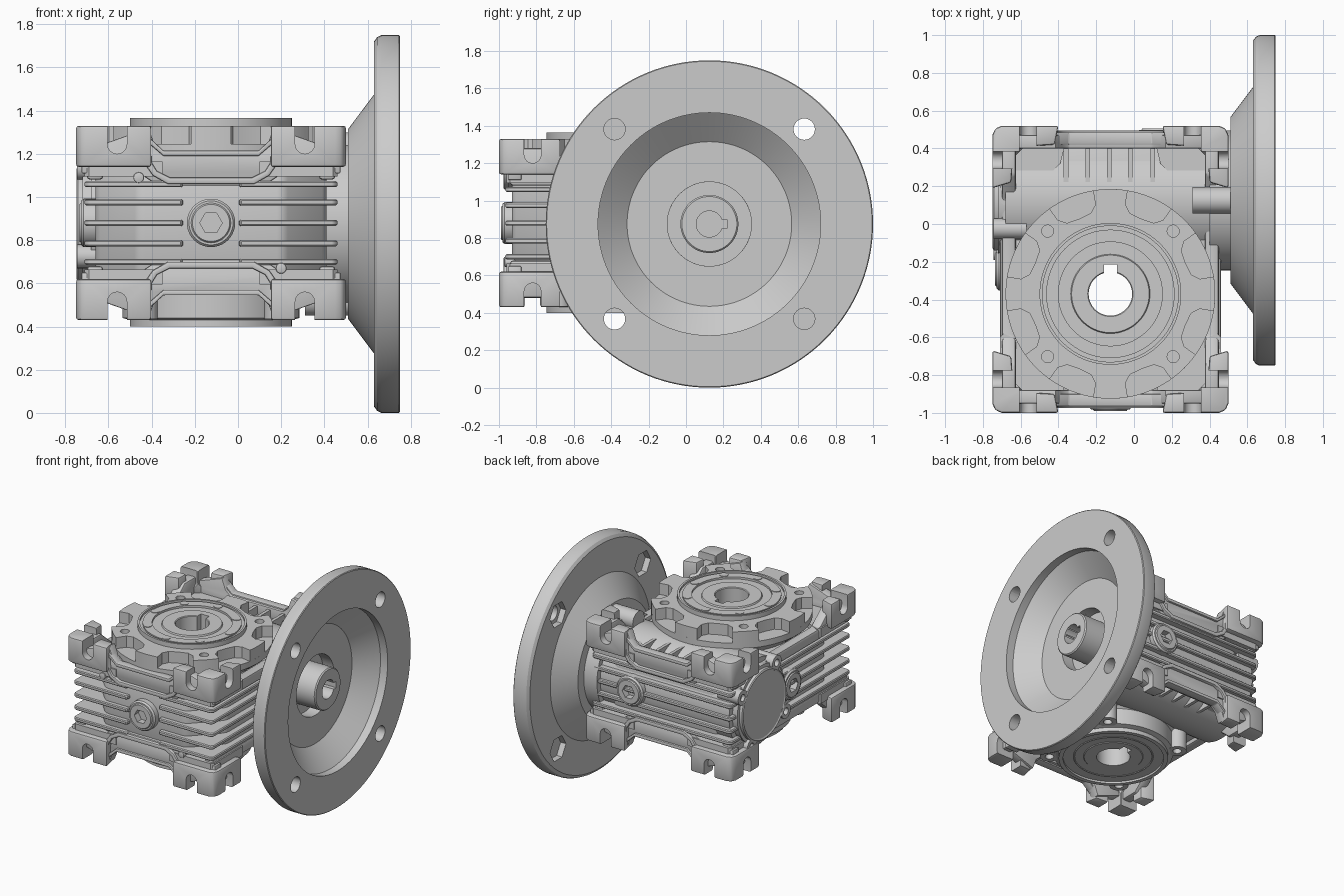
import bpy, bmesh
from math import sin, cos, pi, radians

if "Cube" in bpy.data.objects:
    bpy.data.objects.remove(bpy.data.objects["Cube"])

CX, CY, CZ = -0.125, -0.24, 0.88      # housing centre
OX, OY = -0.125, -0.37                # vertical output axis
WY, WZ = 0.125, 0.875                 # horizontal input axis


def place(axis, u, v, w):
    return {'x': (w, u, v), 'y': (u, w, v), 'z': (u, v, w)}[axis]


def finish(name, bm):
    bmesh.ops.remove_doubles(bm, verts=bm.verts, dist=1e-5)
    bmesh.ops.recalc_face_normals(bm, faces=bm.faces)
    me = bpy.data.meshes.new(name)
    bm.to_mesh(me)
    bm.free()
    ob = bpy.data.objects.new(name, me)
    bpy.context.collection.objects.link(ob)
    return ob


def prism(name, pts, axis, lo, hi):
    """Extrude one outline along an axis."""
    bm = bmesh.new()
    lo, hi = sorted((lo, hi))
    a = [bm.verts.new(place(axis, u, v, lo)) for u, v in pts]
    b = [bm.verts.new(place(axis, u, v, hi)) for u, v in pts]
    n = len(pts)
    bm.faces.new(a)
    bm.faces.new(b)
    for i in range(n):
        bm.faces.new((a[i], a[(i + 1) % n], b[(i + 1) % n], b[i]))
    return finish(name, bm)


def box(name, x0, x1, y0, y1, z0, z1):
    return prism(name, [(x0, y0), (x1, y0), (x1, y1), (x0, y1)], 'z', z0, z1)


def circle(u, v, r, n=32):
    return [(u + r * cos(2 * pi * i / n), v + r * sin(2 * pi * i / n)) for i in range(n)]


def rod(name, u, v, r, axis, lo, hi, n=32):
    return prism(name, circle(u, v, r, n), axis, lo, hi)


def lathe(name, prof, axis, u, v, n=64):
    """Spin a closed (radius, height) profile around an axis."""
    bm = bmesh.new()
    rings = [[bm.verts.new(place(axis, u + r * cos(2 * pi * i / n), v + r * sin(2 * pi * i / n), h))
              for i in range(n)] for r, h in prof]
    for a, b in zip(rings, rings[1:] + rings[:1]):
        for i in range(n):
            j = (i + 1) % n
            bm.faces.new((a[i], a[j], b[j], b[i]))
    return finish(name, bm)


def apply(ob, mod):
    bpy.context.view_layer.objects.active = ob
    bpy.ops.object.modifier_apply(modifier=mod.name)


def cut(ob, *cutters):
    for c in cutters:
        m = ob.modifiers.new("cut", 'BOOLEAN')
        m.operation, m.solver, m.object = 'DIFFERENCE', 'EXACT', c
        apply(ob, m)
        bpy.data.objects.remove(c)
    return ob


def bevel(ob, w, seg=2):
    m = ob.modifiers.new("bevel", 'BEVEL')
    m.width, m.segments, m.limit_method, m.angle_limit = w, seg, 'ANGLE', radians(40)
    apply(ob, m)
    return ob


# Housing core with chamfered corners, open around the output bore
core_pts = [(-0.46, -0.93), (0.21, -0.93), (0.41, -0.72), (0.41, 0.28), (0.3, 0.43),
            (-0.55, 0.43), (-0.66, 0.28), (-0.66, -0.72)]
cut(bevel(prism("housing_core", core_pts, 'z', 0.63, 1.13), 0.03), rod("c", OX, OY, 0.3, 'z', 0, 2))

# Cooling fins wrapping the housing, gapped around the front plug
fin_pts = [(-0.69, -0.965), (-0.26, -0.965), (-0.25, -0.9), (0.0, -0.9), (0.01, -0.965), (0.44, -0.965),
           (0.46, -0.945), (0.46, 0.46), (0.44, 0.48), (-0.69, 0.48), (-0.71, 0.46), (-0.71, -0.945)]
for k, z in enumerate((0.70, 0.785, 0.88, 0.975, 1.06)):
    f = prism("cooling_fin_%d" % k, fin_pts, 'z', z - 0.014, z + 0.014)
    cut(bevel(f, 0.006, 1), rod("c", OX, OY, 0.3, 'z', 0, 2))

# Corner feet: L walls with a round-ended slot in each leg, on a sloping corner floor
leg = [(0, .05), (.015, .015), (.05, 0), (.35, 0), (.33, .1), (.17, .11), (.11, .17), (.1, .3), (0, .33)]
floor = [(.04, .06), (.06, .04), (.4, .04), (.36, .2), (.2, .36), (.06, .42), (.04, .4)]
for sz in (1, -1):
    for sx in (1, -1):
        for sy in (1, -1):
            ox, oy = CX - sx * 0.625, CY - sy * 0.76
            foot = bevel(prism("corner_foot", [(ox + sx * a, oy + sy * b) for a, b in leg], 'z',
                               CZ + sz * 0.26, CZ + sz * 0.45), 0.012)

            def slot(c):
                arc = [(c + 0.045 * cos(t * pi / 8), CZ + sz * (0.365 - 0.045 * sin(t * pi / 8))) for t in range(9)]
                return arc + [(c - 0.045, CZ + sz * 0.5), (c + 0.045, CZ + sz * 0.5)]
            cut(foot, prism("c", slot(ox + sx * 0.19), 'y', oy - sy * 0.05, oy + sy * 0.14),
                prism("c", slot(oy + sy * 0.18), 'x', ox - sx * 0.05, ox + sx * 0.14))
            prism("corner_floor", [(ox + sx * a, oy + sy * b) for a, b in floor], 'z',
                  CZ + sz * 0.215, CZ + sz * 0.285)

# Dipped rim bands and raised trough lips on front and back, top and bottom
band = [(.6, .23), (.33, .23), (.24, .17), (-.24, .17), (-.33, .23), (-.6, .23), (-.6, .33),
        (-.29, .44), (-.26, .36), (-.22, .325), (.22, .325), (.26, .36), (.29, .44), (.6, .33)]
out = [(-.31, .37), (-.305, .27), (-.27, .22), (-.2, .18), (.2, .18), (.27, .22), (.305, .27), (.31, .37)]
inn = [(.28, .36), (.275, .28), (.25, .24), (.19, .21), (-.19, .21), (-.25, .24), (-.275, .28), (-.28, .36)]
rim = [(-.29, .37), (-.22, .31), (.22, .31), (.29, .37), (.29, .4), (.22, .335), (-.22, .335), (-.29, .4)]
side = [(-.7, .2), (.7, .2), (.7, .4), (.5, .4), (.36, .28), (-.36, .28), (-.5, .4), (-.7, .4)]
for sz in (1, -1):
    for sy, nm in ((-1, "front"), (1, "back")):
        for part, pts, y0, y1, bv in (("_rim_band", band, .64, .71, .006), ("_trough_lip", out + inn, .68, .735, .007),
                                      ("_rim_edge", rim, .66, .725, .006)):
            bevel(prism(nm + part, [(CX + a, CZ + sz * b) for a, b in pts], 'y', CY + sy * y0, CY + sy * y1), bv)
    for sx, nm in ((-1, "left"), (1, "right")):
        bevel(prism(nm + "_rim_band", [(CY + a, CZ + sz * b) for a, b in side], 'x',
                    CX + sx * 0.5, CX + sx * 0.575), 0.015)
    # Ribs between the worm barrel and the back wall
    for x in (-0.36, -0.245, -0.13, -0.02, 0.1):
        box("barrel_rib", x - 0.012, x + 0.012, 0.22, 0.44, CZ + sz * 0.2, CZ + sz * 0.31)

# Worm barrel and its end cap
rod("worm_barrel", WY, WZ, 0.33, 'x', -0.68, 0.47, 64)
lathe("end_cap", [(0, -0.6), (0.29, -0.6), (0.29, -0.72), (0.265, -0.72), (0.265, -0.742), (0.255, -0.748),
                  (0.245, -0.742), (0, -0.742)], 'x', WY, WZ)
for k in range(4):
    a = radians(120 + 90 * k)
    y, z = WY + 0.3 * cos(a), WZ + 0.3 * sin(a)
    cut(rod("end_cap_ear", y, z, 0.055, 'x', -0.745, -0.57), rod("c", y, z, 0.026, 'x', -0.8, -0.69))

# Output housing: stepped rings and bearing grooves around a through bore
out_prof = [(.115, .41), (.2, .41), (.205, .415), (.265, .415), (.27, .41), (.275, .415), (.345, .415),
            (.345, .40), (.375, .40), (.375, .43), (.41, .44), (.41, .56), (.47, .62), (.47, 1.13), (.545, 1.19),
            (.555, 1.2), (.555, 1.245), (.43, 1.245), (.43, 1.33), (.375, 1.33), (.375, 1.365), (.36, 1.365),
            (.36, 1.35), (.34, 1.35), (.34, 1.36), (.275, 1.36), (.275, 1.345), (.21, 1.345),
            (.205, 1.355), (.12, 1.355), (.115, 1.35)]
cut(lathe("output_housing", out_prof, 'z', OX, OY, 96),
    box("c", OX - 0.035, OX + 0.035, OY, OY + 0.155, 0.3, 1.5))

# Castellated top face with eight outward-open pockets
cast = []
for k in range(8):
    m = 22.5 + 45 * k
    for r, d in ((.555, -13), (.48, -13), (.44, -9), (.43, 0), (.44, 9), (.48, 13), (.555, 13),
                 (.555, 16), (.555, 20), (.555, 25), (.555, 29)):
        t = radians(m + d)
        cast.append((OX + r * cos(t), OY + r * sin(t)))
face = cut(prism("output_face_lugs", cast, 'z', 1.23, 1.33), rod("c", OX, OY, 0.37, 'z', 1.0, 1.5, 64))
for k in range(4):
    a = radians(45 + 90 * k)
    x, y = OX + 0.47 * cos(a), OY + 0.47 * sin(a)
    cut(face, rod("c", x, y, 0.032, 'z', 1.26, 1.5, 20))
    # Bolt ears on the bottom cover
    x, y = OX + 0.44 * cos(a), OY + 0.44 * sin(a)
    cut(rod("bottom_cover_ear", x, y, 0.065, 'z', 0.435, 0.66), rod("c", x, y, 0.03, 'z', 0.3, 0.5, 20))
for k in range(8):
    a = radians(45 * k)
    rod("bearing_screw", OX + 0.31 * cos(a), OY + 0.31 * sin(a), 0.03, 'z', 1.3, 1.364, 20)

# Oil plugs with hex sockets on front, back and left faces
for nm, axis, u, v, w, s in (("front", 'y', CX, CZ, -0.99, -1), ("back", 'y', 0.13, CZ, 0.505, 1),
                             ("left", 'x', CY, CZ, -0.735, -1)):
    prof = [(0, -.12), (.112, -.12), (.112, -.02), (.102, -.008), (.092, -.008), (.086, 0), (0, 0)]
    p = lathe(nm + "_oil_plug", [(r, w + s * h) for r, h in prof], axis, u, v, 40)
    cut(p, rod("c", u, v, 0.052, axis, w - s * 0.05, w + s * 0.05, 6))
for x, z in ((-0.46, 1.09), (0.2, 0.67)):
    bevel(rod("front_pin", x, z, 0.025, 'y', -0.97, -0.9, 20), 0.006)

# Input neck with top and bottom bolt bosses
lathe("input_neck", [(.225, .40), (.37, .40), (.37, .515), (.225, .515)], 'x', WY, WZ)
for s in (1, -1):
    rod("neck_boss", WY, WZ + s * 0.355, 0.07, 'x', 0.31, 0.515)

# Motor flange: dished disc, four bolt holes with hex pockets behind
flange = lathe("motor_flange", [(.225, .56), (.44, .56), (.595, .69), (.595, .75), (.87, .75), (.875, .745),
                                (.875, .665), (.866, .645), (.845, .63), (.6, .63), (.44, .51), (.225, .51)],
               'x', WY, WZ, 128)
for sy in (1, -1):
    for sz in (1, -1):
        y, z = WY + sy * 0.507, WZ + sz * 0.507
        cut(flange, rod("c", y, z, 0.057, 'x', 0.5, 0.9), rod("c", y, z, 0.095, 'x', 0.6, 0.675, 6))

# Hollow input shaft with keyway
hub = lathe("input_shaft", [(0, .4), (.155, .4), (.155, .66), (.147, .668), (0, .668)], 'x', WY, WZ)
cut(hub, rod("c", WY, WZ, 0.07, 'x', 0.45, 0.8), box("c", 0.45, 0.8, WY, WY + 0.095, WZ - 0.024, WZ + 0.024))

# Smooth shading with sharp edges kept
bpy.ops.object.select_all(action='SELECT')
bpy.context.view_layer.objects.active = flange
bpy.ops.object.shade_smooth_by_angle(angle=radians(30))
